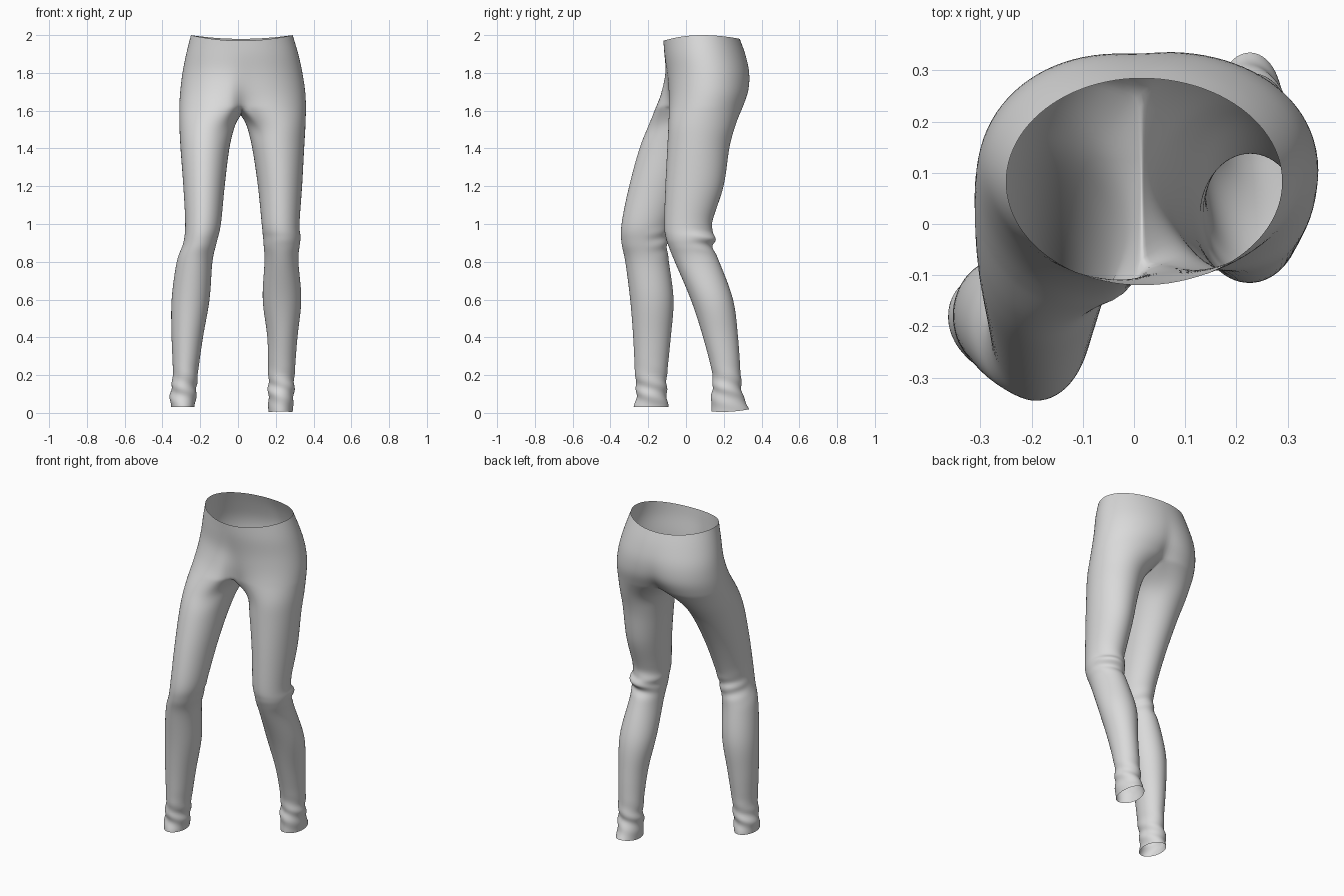
import bpy
import bmesh
from math import sin, cos, radians, exp
from mathutils import Vector

cube = bpy.data.objects.get("Cube")
if cube:
    bpy.data.objects.remove(cube, do_unlink=True)

OUTER, INNER = 24, 8      # segments on the outer arc and on the inner thigh
MID = 0.015               # x of the centre seam

# Hip rows: height, half arc angle, then outer x, front y, back y per side
HIPS = {
    -1: [(2.0, 90, -.25, -.12, .285), (1.9, 92, -.275, -.115, .312),
         (1.8, 98, -.295, -.11, .333), (1.7, 108, -.307, -.13, .325),
         (1.62, 124, -.312, -.16, .285)],
    1: [(2.0, 90, .29, -.12, .285), (1.9, 92, .32, -.115, .315),
        (1.8, 98, .342, -.1, .336), (1.7, 108, .357, -.092, .33),
        (1.62, 124, .361, -.092, .302)],
}
# Leg rows: height, inner x, outer x, front y, back y
LEGS = {
    -1: [(1.52, -.015, -.311, -.2, .2), (1.4, -.045, -.305, -.247, .11),
         (1.2, -.07, -.29, -.302, .0), (1.0, -.09, -.28, -.342, -.085),
         (.9, -.113, -.29, -.342, -.1), (.8, -.135, -.325, -.322, -.09),
         (.6, -.15, -.352, -.296, -.065), (.4, -.185, -.352, -.28, -.08),
         (.2, -.213, -.345, -.27, -.1), (.1, -.22, -.36, -.262, -.102),
         (.03, -.23, -.355, -.277, -.092)],
    1: [(1.52, .045, .358, -.094, .262), (1.4, .075, .351, -.1, .23),
        (1.2, .105, .34, -.11, .2), (1.0, .125, .326, -.116, .137),
        (.93, .132, .332, -.108, .158), (.88, .136, .326, -.092, .142),
        (.8, .14, .32, -.06, .177), (.6, .13, .336, .025, .25),
        (.4, .155, .315, .09, .276), (.2, .16, .3, .14, .29),
        (.1, .16, .296, .134, .3), (.01, .16, .29, .134, .335)],
}


def arc(start, end, count):
    return [radians(start + (end - start) * i / count) for i in range(count + 1)]


def hip_row(side, row):
    """Half section from the front seam round the hip to the back seam."""
    z, span, outer, front, back = row
    overlap = sin(radians(span - 90))
    rx = (outer - MID) / (1 + overlap)
    cx, cy, ry = outer - rx, (front + back) / 2, (back - front) / 2
    points = []
    for a in arc(-span, span, OUTER):
        drop = 0
        if z > 1.95:      # waistband dips at the front and back
            drop = (.03 if a < 0 else .02) * sin(a) ** 2
        points.append(Vector((cx + rx * cos(a), cy + ry * sin(a), z - drop)))
    return points


def leg_row(side, row):
    """Closed oval section of one leg."""
    z, inner, outer, front, back = row
    cx, cy = (inner + outer) / 2, (front + back) / 2
    rx, ry = (outer - inner) / 2, (back - front) / 2
    angles = arc(-135, 135, OUTER) + arc(135, 225, INNER)[1:-1]
    hem = .015 if z < .05 and side > 0 else 0
    return [Vector((cx + rx * cos(a), cy + ry * sin(a), z + hem * (sin(a) - .6 * cos(2 * a)) * .4))
            for a in angles]


def smooth_rows(rows, steps):
    """Spline between neighbouring rows of points."""
    result = []
    last = len(rows) - 1
    for i in range(last):
        four = rows[max(i - 1, 0)], rows[i], rows[i + 1], rows[min(i + 2, last)]
        for k in range(steps):
            t = k / steps
            result.append([b + (c - a) * (t / 2) + (a * 2 - b * 5 + c * 4 - d) * (t * t / 2)
                           + (b * 3 - a - c * 3 + d) * (t ** 3 / 2)
                           for a, b, c, d in zip(*four)])
    return result + [[p.copy() for p in rows[-1]]]


def wrinkle(rows, side):
    """Gathered cloth at the ankles and behind the knees."""
    for row in rows:
        centre = sum(row, Vector()) / len(row)
        for i, p in enumerate(row):
            out = (p - centre).normalized()
            ankle = exp(-((p.z - .13) / .08) ** 2)
            knee = exp(-((p.z - .92) / .07) ** 2) * max(0, out.y)
            turn = i / len(row) * 12.566
            p += out * (.006 * ankle * sin(p.z * 75 + turn * side)
                        + .006 * knee * sin(p.z * 90 + turn))


def add_rows(bm, rows, closed):
    grid = [[bm.verts.new(p) for p in row] for row in rows]
    for top, low in zip(grid, grid[1:]):
        n = len(top)
        for i in range(n if closed else n - 1):
            j = (i + 1) % n
            bm.faces.new((top[i], top[j], low[j], low[i]))


# Hips: both halves share the centre seam
hips = {s: [hip_row(s, r) for r in HIPS[s]] for s in (-1, 1)}
for one, two in zip(hips[-1], hips[1]):
    for end in (0, -1):
        seam = (one[end] + two[end]) / 2
        one[end], two[end] = seam.copy(), seam.copy()

# Crotch: seam dipping from the back to the front
front, back = hips[1][-1][0], hips[1][-1][-1]
crotch = [back.lerp(front, i / INNER) - Vector((0, 0, .045 * sin(radians(180 * i / INNER))))
          for i in range(1, INNER)]

bm = bmesh.new()
for side in (-1, 1):
    add_rows(bm, smooth_rows(hips[side], 3), False)
    top_ring = hips[side][-1] + crotch
    leg = smooth_rows([top_ring] + [leg_row(side, r) for r in LEGS[side]], 5)
    wrinkle(leg[1:], side)
    add_rows(bm, leg, True)
bmesh.ops.remove_doubles(bm, verts=bm.verts[:], dist=.0005)
bmesh.ops.recalc_face_normals(bm, faces=bm.faces[:])
outermost = max(bm.faces, key=lambda f: f.calc_center_median().x)
if outermost.normal.x < 0:
    bmesh.ops.reverse_faces(bm, faces=bm.faces[:])

mesh = bpy.data.meshes.new("leggings")
bm.to_mesh(mesh)
bm.free()
leggings = bpy.data.objects.new("leggings", mesh)
bpy.context.collection.objects.link(leggings)

# Cloth material
cloth = bpy.data.materials.new("grey_cloth")
cloth.use_nodes = True
cloth.diffuse_color = (.7, .7, .7, 1)
cloth.node_tree.nodes["Principled BSDF"].inputs["Base Color"].default_value = (.7, .7, .7, 1)
mesh.materials.append(cloth)

# Soft finish
subdivision = leggings.modifiers.new("soften", "SUBSURF")
subdivision.levels = subdivision.render_levels = 1
for face in mesh.polygons:
    face.use_smooth = True
